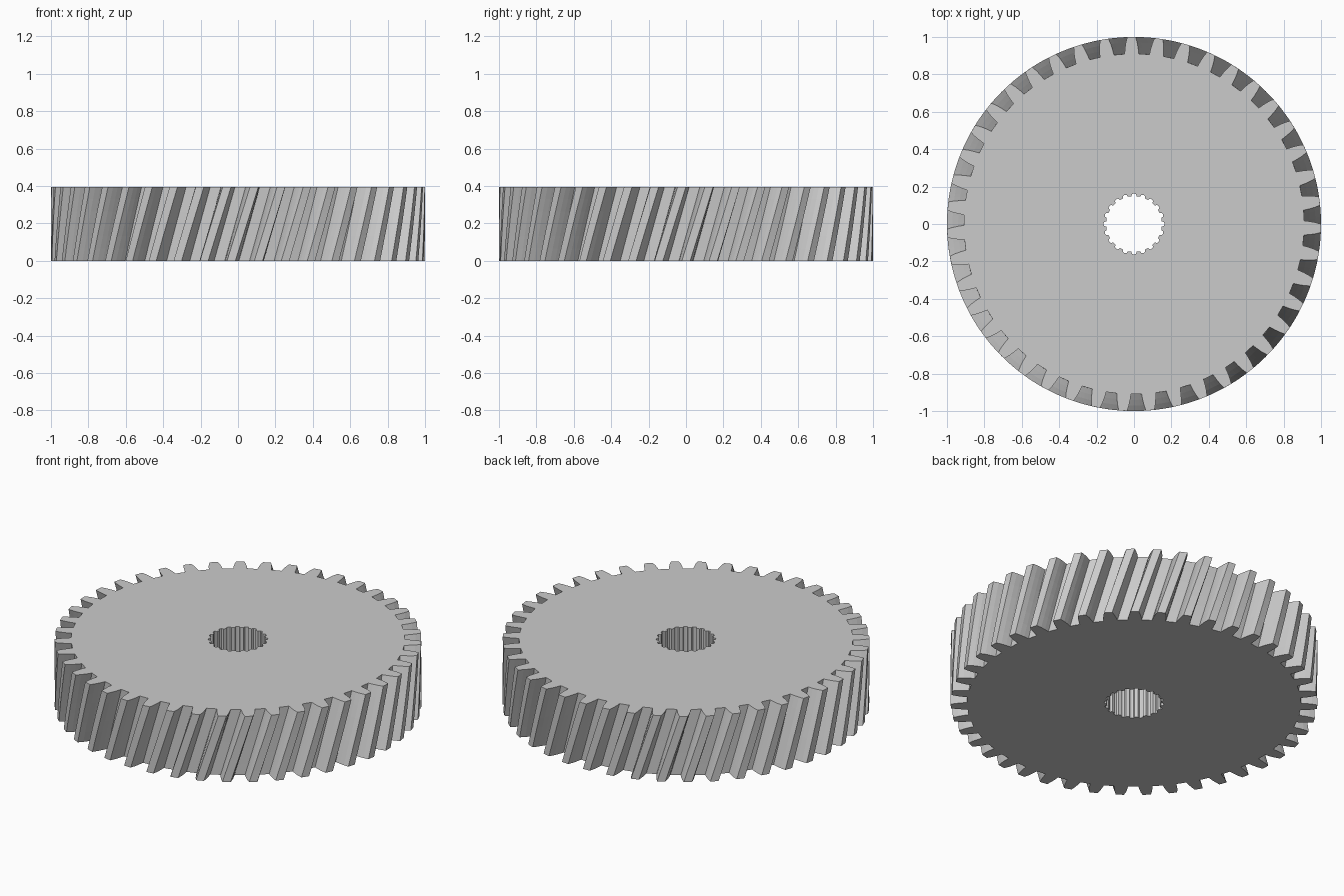
import bpy
import bmesh
from math import cos, sin, radians, pi

cube = bpy.data.objects.get("Cube")
if cube:
    bpy.data.objects.remove(cube, do_unlink=True)

TEETH = 43
SPLINES = 20
HEIGHT = 0.396
TWIST = radians(7.07)
LAYERS = 6

# Half of a tooth, root to tip: radius, half angle in degrees
FLANK = [(0.91, 2.4), (0.94, 2.15), (0.97, 1.8), (1.0, 1.28)]
TOOTH = [(r, -a) for r, a in FLANK] + [(r, a) for r, a in reversed(FLANK)]

# One spline groove of the bore, rounded at the bottom
GROOVE = [(0.149, -5.5), (0.161, -3.5), (0.163, 0), (0.161, 3.5), (0.149, 5.5)]


def outline(unit, count):
    """Repeat a polar profile around the axis."""
    return [(r, radians(a) + 2 * pi * i / count) for i in range(count) for r, a in unit]


def wall(bm, profile, twist, layers):
    """Sweep a closed profile upward, turning it; return bottom and top edges."""
    rings = []
    for k in range(layers + 1):
        t = k / layers
        rings.append([bm.verts.new((r * cos(a + twist * t), r * sin(a + twist * t), HEIGHT * t))
                      for r, a in profile])
    n = len(profile)
    for low, high in zip(rings, rings[1:]):
        for i in range(n):
            j = (i + 1) % n
            bm.faces.new((low[i], low[j], high[j], high[i]))
    return [[bm.edges.get((ring[i], ring[(i + 1) % n])) for i in range(n)]
            for ring in (rings[0], rings[-1])]


# Plain metal
steel = bpy.data.materials.new("grey_metal")
steel.use_nodes = True
color = (0.6, 0.6, 0.6, 1)
steel.diffuse_color = color
steel.node_tree.nodes["Principled BSDF"].inputs["Base Color"].default_value = color

# Helical toothed rim, straight splined bore, and flat end faces between them
bm = bmesh.new()
rim = wall(bm, outline(TOOTH, TEETH), TWIST, LAYERS)
bore = wall(bm, outline(GROOVE, SPLINES), 0, 1)
for outer, inner in zip(rim, bore):
    bmesh.ops.triangle_fill(bm, edges=outer + inner, use_beauty=True)
bmesh.ops.recalc_face_normals(bm, faces=bm.faces[:])

mesh = bpy.data.meshes.new("helical_gear")
bm.to_mesh(mesh)
bm.free()
mesh.materials.append(steel)
gear = bpy.data.objects.new("helical_gear", mesh)
bpy.context.collection.objects.link(gear)
